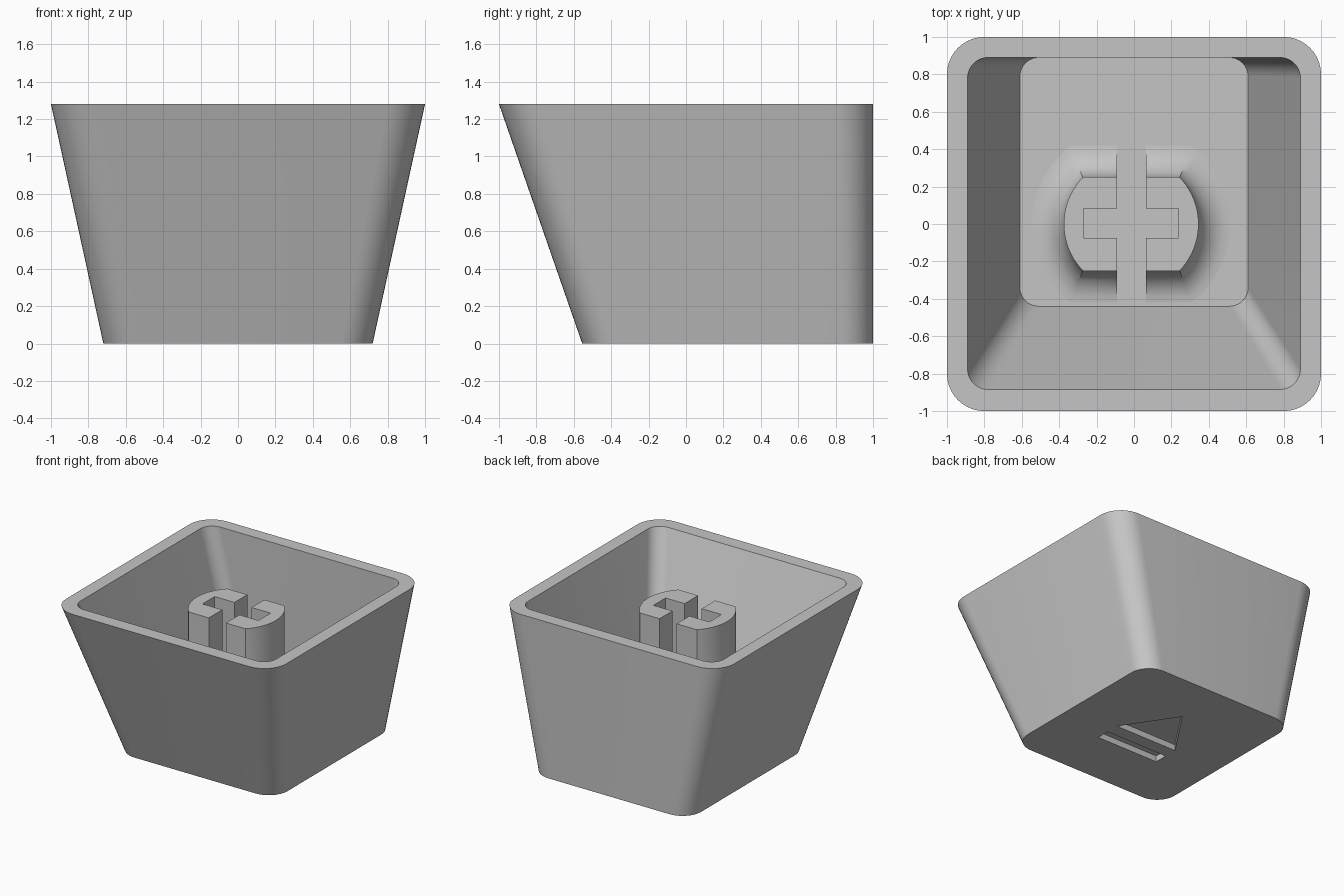
import bpy
import bmesh
from math import sin, cos, pi, radians, asin

cube = bpy.data.objects.get("Cube")
if cube:
    bpy.data.objects.remove(cube, do_unlink=True)

HEIGHT = 1.28      # rim height
FLOOR = 0.17       # inside floor height
STEM_TOP = 1.155
STEM_X = -0.015    # stem axis

grey = bpy.data.materials.new("Grey plastic")
grey.use_nodes = True
GREY = (0.56, 0.56, 0.56, 1)
grey.diffuse_color = GREY
grey.node_tree.nodes["Principled BSDF"].inputs["Base Color"].default_value = GREY


def rounded_rect(x, y0, y1, r, z, steps=10):
    """Counter-clockwise ring of points, symmetric in x."""
    ring = []
    corners = [(x - r, y1 - r), (r - x, y1 - r), (r - x, y0 + r), (x - r, y0 + r)]
    for i, (cx, cy) in enumerate(corners):
        for s in range(steps + 1):
            a = (i + s / steps) * pi / 2
            ring.append((cx + r * cos(a), cy + r * sin(a), z))
    return ring


def stem_ring(grow, z, steps=20):
    """Circle with flat front and back, grown outward."""
    r, flat = 0.36 + grow, 0.25 + grow
    half = asin(flat / r)
    ring = []
    for start in (0, pi):
        for s in range(steps + 1):
            a = start - half + 2 * half * s / steps
            ring.append((STEM_X + r * cos(a), r * sin(a), z))
    return ring


def loft(name, rings):
    """Closed solid that joins equal rings in order and caps both ends."""
    bm = bmesh.new()
    loops = [[bm.verts.new(p) for p in ring] for ring in rings]
    n = len(loops[0])
    for a, b in zip(loops, loops[1:]):
        for i in range(n):
            j = (i + 1) % n
            bm.faces.new((a[i], a[j], b[j], b[i]))
    bm.faces.new(loops[0][::-1])
    bm.faces.new(loops[-1])
    bmesh.ops.recalc_face_normals(bm, faces=bm.faces[:])
    mesh = bpy.data.meshes.new(name)
    bm.to_mesh(mesh)
    bm.free()
    mesh.materials.append(grey)
    obj = bpy.data.objects.new(name, mesh)
    bpy.context.collection.objects.link(obj)
    return obj


def prism(name, outline, z0, z1):
    return loft(name, [[(x, y, z) for x, y in outline] for z in (z0, z1)])


def box(name, x0, x1, y0, y1, z0, z1):
    return prism(name, [(x0, y0), (x1, y0), (x1, y1), (x0, y1)], z0, z1)


def select(obj):
    bpy.ops.object.select_all(action='DESELECT')
    obj.select_set(True)
    bpy.context.view_layer.objects.active = obj


def carve(obj, cutters):
    """Subtract the cutters, then discard them."""
    select(obj)
    for cutter in cutters:
        mod = obj.modifiers.new("cut", 'BOOLEAN')
        mod.operation = 'DIFFERENCE'
        mod.solver = 'EXACT'
        mod.object = cutter
        bpy.ops.object.modifier_apply(modifier=mod.name)
        bpy.data.objects.remove(cutter, do_unlink=True)
    bpy.ops.object.shade_smooth_by_angle(angle=radians(30))


# Hollow tapered shell with a straight back
shell = loft("shell", [
    rounded_rect(0.72, -0.555, 1, 0.17, 0),
    rounded_rect(1, -1, 1, 0.2, HEIGHT),
    rounded_rect(0.89, -0.885, 0.89, 0.11, HEIGHT),
    rounded_rect(0.61, -0.44, 0.89, 0.1, FLOOR),
])

# Triangle and bar recessed into the underside
carve(shell, [
    prism("triangle_cutter", [(-0.285, 0.14), (0.285, 0.14), (0, 0.566)], -0.1, 0.05),
    box("bar_cutter", -0.285, 0.285, -0.08, 0.03, -0.1, 0.05),
])

# Stem with a concave fillet at its foot
R = 0.17
rings = [stem_ring(R, FLOOR - 0.03)]
for k in range(9):
    t = k / 8 * pi / 2
    rings.append(stem_ring(R * (1 - sin(t)), FLOOR + R * (1 - cos(t))))
rings.append(stem_ring(0, STEM_TOP))
stem = loft("stem", rings)

# Cross-shaped socket; the long arm splits the stem
carve(stem, [
    box("long_slot_cutter", -0.09, 0.065, -0.7, 0.7, 0.1, 1.3),
    box("short_slot_cutter", -0.27, 0.238, -0.075, 0.083, 0.1, 1.3),
])
